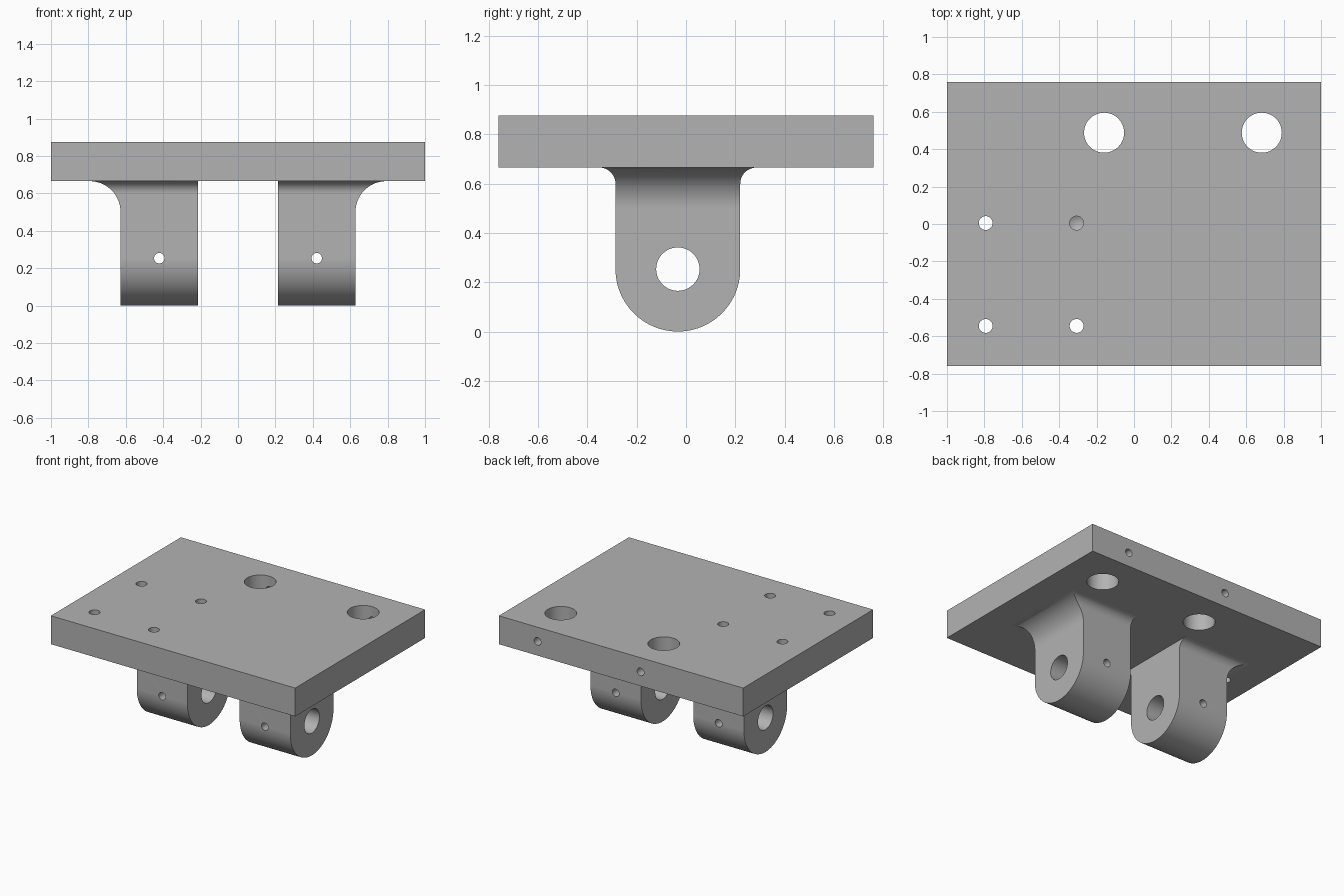
import bpy, bmesh, math
from math import pi, sin, cos, sqrt
from mathutils import Vector

if "Cube" in bpy.data.objects:
    bpy.data.objects.remove(bpy.data.objects["Cube"], do_unlink=True)

steel = bpy.data.materials.new("grey steel")
steel.use_nodes = True
grey = (0.45, 0.45, 0.45, 1)
steel.diffuse_color = grey
steel.node_tree.nodes["Principled BSDF"].inputs["Base Color"].default_value = grey

PLATE_LOW, PLATE_TOP, HALF_DEPTH = 0.665, 0.875, 0.76
LUG_IN, LUG_OUT, LUG_Y, LUG_R = 0.214, 0.628, -0.033, 0.253
SIDE_FILLET, END_FILLET = 0.165, 0.066


def to_object(name, bm):
    bmesh.ops.recalc_face_normals(bm, faces=bm.faces)
    mesh = bpy.data.meshes.new(name)
    bm.to_mesh(mesh)
    bm.free()
    mesh.materials.append(steel)
    obj = bpy.data.objects.new(name, mesh)
    bpy.context.collection.objects.link(obj)
    return obj


def combine(target, tool, operation):
    mod = target.modifiers.new("combine", "BOOLEAN")
    mod.object, mod.operation, mod.solver = tool, operation, "EXACT"
    bpy.context.view_layer.objects.active = target
    bpy.ops.object.modifier_apply(modifier=mod.name)
    bpy.data.objects.remove(tool, do_unlink=True)


def drill(target, start, end, radius, tip=0, sides=48):
    """Cut a round hole from start to end, with an optional conical tip."""
    start, end = Vector(start), Vector(end)
    axis = (end - start).normalized()
    turn = axis.to_track_quat("Z", "Y")
    bm = bmesh.new()
    ring = [bm.verts.new(start + turn @ Vector((radius * cos(2 * pi * i / sides),
                                                radius * sin(2 * pi * i / sides), 0)))
            for i in range(sides)]
    cap = bm.faces.new(ring)
    side = bmesh.ops.extrude_face_region(bm, geom=[cap], use_keep_orig=True)["geom"]
    bmesh.ops.translate(bm, vec=end - start,
                        verts=[v for v in side if isinstance(v, bmesh.types.BMVert)])
    if tip:
        far = [f for f in side if isinstance(f, bmesh.types.BMFace)]
        point = bmesh.ops.poke(bm, faces=far)["verts"][0]
        point.co = end + axis * tip
    combine(target, to_object("hole_cutter", bm), "DIFFERENCE")


def flare(z, radius):
    """Outward spread of a fillet that meets the plate at its top."""
    rise = min(max(z - (PLATE_LOW - radius), 0), radius)
    return radius - sqrt(radius ** 2 - rise ** 2)


def make_lug(side):
    bm = bmesh.new()
    # Rounded lower profile, extruded across the lug
    base = PLATE_LOW - SIDE_FILLET
    profile = [(LUG_Y - LUG_R, base)]
    profile += [(LUG_Y + LUG_R * cos(pi + pi * i / 48), LUG_R + LUG_R * sin(pi + pi * i / 48))
                for i in range(49)]
    profile.append((LUG_Y + LUG_R, base))
    rings = [[bm.verts.new((x, y, z)) for y, z in profile] for x in (LUG_IN, LUG_OUT)]
    count = len(profile)
    for ring in rings:
        bm.faces.new(ring)
    for i in range(count - 1):
        bm.faces.new((rings[0][i], rings[0][i + 1], rings[1][i + 1], rings[1][i]))
    # Fillets flaring out into the plate, ending inside it
    heights = {base + SIDE_FILLET * sin(pi / 2 * i / 20) for i in range(1, 21)}
    heights |= {PLATE_LOW - END_FILLET + END_FILLET * sin(pi / 2 * i / 10) for i in range(10)}
    below = [rings[0][0], rings[0][-1], rings[1][-1], rings[1][0]]
    for z in sorted(heights) + [PLATE_LOW + 0.05]:
        out, end = LUG_OUT + flare(z, SIDE_FILLET), LUG_R + flare(z, END_FILLET)
        above = [bm.verts.new((x, LUG_Y + y, z))
                 for x, y in ((LUG_IN, -end), (LUG_IN, end), (out, end), (out, -end))]
        for i in range(4):
            j = (i + 1) % 4
            bm.faces.new((below[i], below[j], above[j], above[i]))
        below = above
    bm.faces.new(below)
    for v in bm.verts:
        v.co.x *= side
    return to_object("hinge_lug", bm)


# Plate
bm = bmesh.new()
bmesh.ops.create_cube(bm, size=1)
bmesh.ops.scale(bm, vec=(2, 2 * HALF_DEPTH, PLATE_TOP - PLATE_LOW), verts=bm.verts)
bmesh.ops.translate(bm, vec=(0, 0, (PLATE_TOP + PLATE_LOW) / 2), verts=bm.verts)
bracket = to_object("mounting_bracket", bm)

# Lugs with their cross pin holes
for side in (-1, 1):
    combine(bracket, make_lug(side), "UNION")
for side in (-1, 1):
    middle = side * (LUG_IN + LUG_OUT) / 2
    drill(bracket, (side * 0.1, LUG_Y, LUG_R), (side * 0.75, LUG_Y, LUG_R), 0.088)
    drill(bracket, (middle, -0.5, LUG_R), (middle, 0.5, LUG_R), 0.028, sides=32)

# Rod holes and the clamp screw holes reaching them from the back edge
for x in (-0.16, 0.683):
    drill(bracket, (x, 0.488, 1), (x, 0.488, 0.5), 0.107, sides=64)
    drill(bracket, (x, 0.9, 0.77), (x, 0.488, 0.77), 0.028, sides=32)

# Four mounting screw holes, drilled to a conical bottom
for x in (-0.793, -0.307):
    for y in (0.005, -0.545):
        drill(bracket, (x, y, 1), (x, y, 0.62), 0.037, tip=0.02, sides=32)

# Smooth curved walls, crisp edges
bpy.ops.object.select_all(action="DESELECT")
bracket.select_set(True)
bpy.context.view_layer.objects.active = bracket
bpy.ops.object.shade_smooth_by_angle(angle=math.radians(25))
weighted = bracket.modifiers.new("even shading", "WEIGHTED_NORMAL")
weighted.keep_sharp = True
